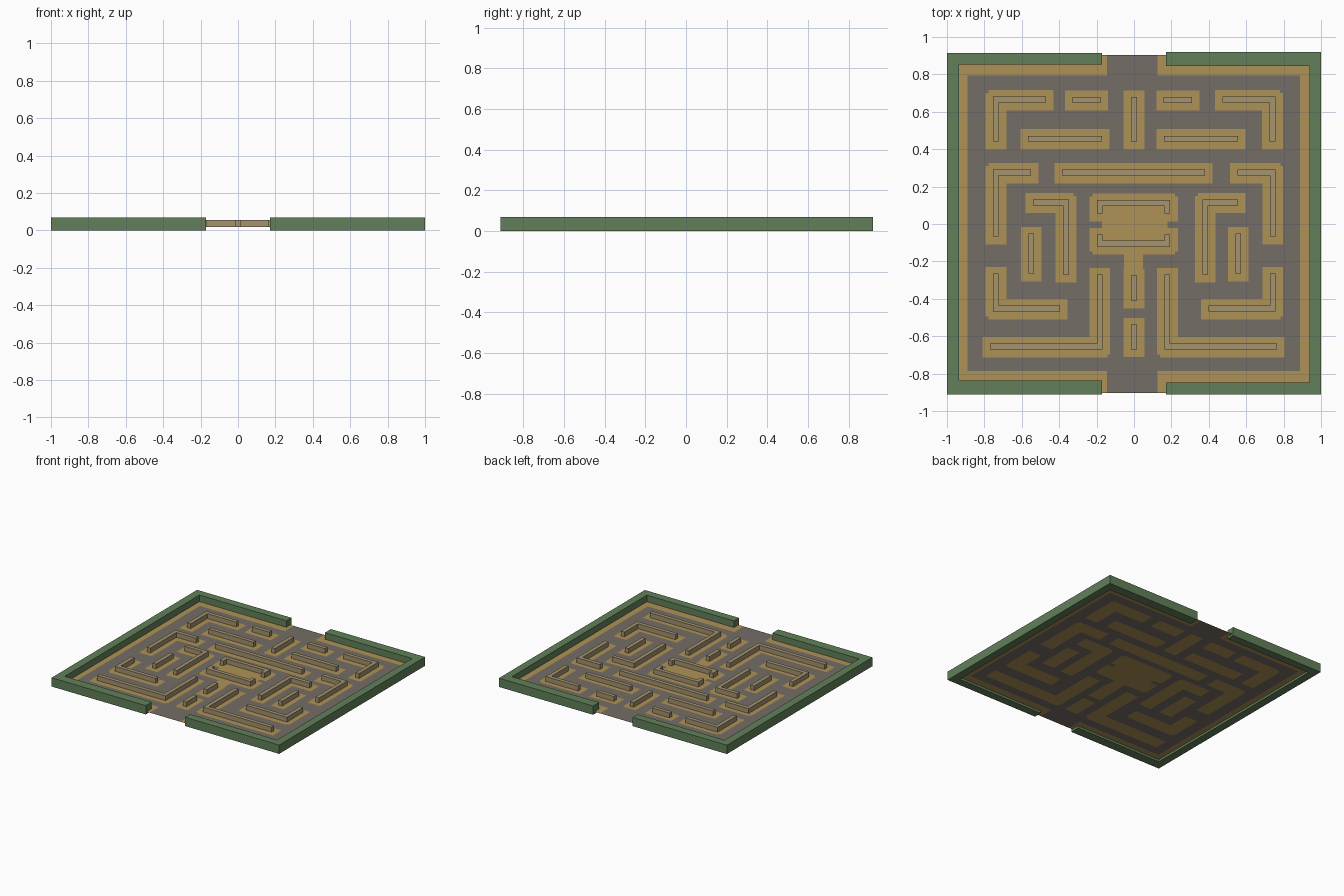
import bpy, bmesh
from mathutils import Vector

if "Cube" in bpy.data.objects:
    bpy.data.objects.remove(bpy.data.objects["Cube"])

GROUND_Z, WALL_TOP, HEDGE_TOP = 0.018, 0.056, 0.07
HALF = 0.0155  # half thickness of the inner walls


def srgb_material(name, rgb):
    lin = [((c / 255 + 0.055) / 1.055) ** 2.4 for c in rgb]
    m = bpy.data.materials.new(name)
    m.diffuse_color = (*lin, 1)
    m.use_nodes = True
    m.node_tree.nodes["Principled BSDF"].inputs["Base Color"].default_value = m.diffuse_color
    return m


HEDGE = srgb_material("hedge green", (98, 128, 90))
STONE = srgb_material("wall stone", (164, 147, 112))
SAND = srgb_material("sand", (175, 146, 86))
PATH = srgb_material("path grey", (117, 109, 103))


def finish(bm, name, mats):
    me = bpy.data.meshes.new(name)
    bm.to_mesh(me)
    bm.free()
    for m in mats:
        me.materials.append(m)
    ob = bpy.data.objects.new(name, me)
    bpy.context.collection.objects.link(ob)
    return ob


def prism(name, outline, z0, z1, mat, bottom=True):
    """Extrude a flat outline upwards; open underneath if it sits on the ground sheet."""
    bm = bmesh.new()
    base = bm.faces.new([bm.verts.new((x, y, z0)) for x, y in outline])
    top = bmesh.ops.extrude_face_region(bm, geom=[base], use_keep_orig=True)["geom"]
    for v in (g for g in top if isinstance(g, bmesh.types.BMVert)):
        v.co.z = z1
    bmesh.ops.recalc_face_normals(bm, faces=bm.faces)
    if not bottom:
        low = [f for f in bm.faces if all(v.co.z < z0 + 1e-5 for v in f.verts)]
        bmesh.ops.delete(bm, geom=low, context="FACES_ONLY")
    return finish(bm, name, [mat])


def ribbon(path):
    """Outline of a square-cornered path of constant thickness."""
    pts = [Vector(p) for p in path]
    left, right = [], []
    for i, p in enumerate(pts):
        dirs = []
        if i > 0:
            dirs.append((p - pts[i - 1]).normalized())
        if i < len(pts) - 1:
            dirs.append((pts[i + 1] - p).normalized())
        off = sum((Vector((-d.y, d.x)) for d in dirs), Vector((0, 0))) * HALF
        left.append(p + off)
        right.append(p - off)
    return left + right[::-1]


# Mirrored walls: name, left-hand centre line, shift of the right-hand copy
PAIRS = [
    ("upper_corner_wall", [(-0.47, 0.665), (-0.739, 0.665), (-0.739, 0.44)], 0.002),
    ("upper_short_wall", [(-0.33, 0.663), (-0.178, 0.663)], -0.019),
    ("upper_long_wall", [(-0.566, 0.456), (-0.172, 0.456)], -0.011),
    ("middle_corner_wall", [(-0.55, 0.275), (-0.739, 0.275), (-0.739, -0.067)], 0.003),
    ("inner_corner_wall", [(-0.54, 0.115), (-0.364, 0.115), (-0.364, -0.27)], 0.017),
    ("inner_short_wall", [(-0.549, -0.05), (-0.549, -0.265)], 0.008),
    ("lower_corner_wall", [(-0.739, -0.265), (-0.739, -0.452), (-0.396, -0.452)], 0.003),
    ("bottom_corner_wall", [(-0.183, -0.27), (-0.183, -0.655), (-0.77, -0.655)], -0.005),
]
# Walls on the centre line
SINGLES = [
    ("upper_centre_wall", [(0, 0.68), (0, 0.44)]),
    ("middle_bar_wall", [(-0.385, 0.275), (0.38, 0.275)]),
    ("room_back_wall", [(-0.183, 0.056), (-0.183, 0.113), (0.178, 0.113), (0.178, 0.056)]),
    ("room_front_wall", [(-0.183, -0.056), (-0.183, -0.105), (0.178, -0.105), (0.178, -0.056)]),
    ("lower_centre_wall", [(0, -0.275), (0, -0.41)]),
    ("bottom_centre_wall", [(0, -0.537), (0, -0.67)]),
]
walls = list(SINGLES)
for name, path, shift in PAIRS:
    walls.append((name + "_left", path))
    walls.append((name + "_right", [(-x + shift, y) for x, y in path]))

# Inner walls, and the sand bed around every stretch of wall
beds = []
for name, path in walls:
    prism(name, ribbon(path), GROUND_Z, WALL_TOP, STONE, bottom=False)
    for (xa, ya), (xb, yb) in zip(path, path[1:]):
        h = HALF if xa == xb else 0
        v = HALF if ya == yb else 0
        beds.append((min(xa, xb) - h - 0.04, max(xa, xb) + h + 0.04,
                     min(ya, yb) - v - 0.042, max(ya, yb) + v + 0.035))

# Outer hedges, one per side, with openings front and back
prism("hedge_left", [(-0.172, 0.915), (-1, 0.915), (-1, -0.912), (-0.172, -0.912),
                     (-0.172, -0.837), (-0.936, -0.837), (-0.936, 0.852), (-0.172, 0.852)],
      0, HEDGE_TOP, HEDGE)
prism("hedge_right", [(0.172, 0.92), (1, 0.92), (1, -0.912), (0.172, -0.912),
                      (0.172, -0.848), (0.938, -0.848), (0.938, 0.846), (0.172, 0.846)],
      0, HEDGE_TOP, HEDGE)

# Sand in the centre room, below it, and along the hedges
GX, GY = 0.96, 0.903
beds += [(-0.17, 0.18, -0.1, 0.1), (-0.053, 0.048, -0.3, -0.1),
         (-GX, -0.89, -GY, GY), (0.888, GX, -GY, GY),
         (-GX, -0.144, 0.793, GY), (0.125, GX, 0.793, GY),
         (-GX, -0.144, -GY, -0.785), (0.125, GX, -GY, -0.785)]

# Ground sheet cut along the edges of the sand beds
xs = sorted({round(x, 3) for b in beds for x in b[:2]})
ys = sorted({round(y, 3) for b in beds for y in b[2:]})
bm = bmesh.new()
grid = [[bm.verts.new((x, y, GROUND_Z)) for y in ys] for x in xs]
for i in range(len(xs) - 1):
    for j in range(len(ys) - 1):
        f = bm.faces.new((grid[i][j], grid[i + 1][j], grid[i + 1][j + 1], grid[i][j + 1]))
        c = f.calc_center_median()
        sandy = any(b[0] < c.x < b[1] and b[2] < c.y < b[3] for b in beds)
        f.material_index = 1 if sandy else 0
finish(bm, "ground", [PATH, SAND])
